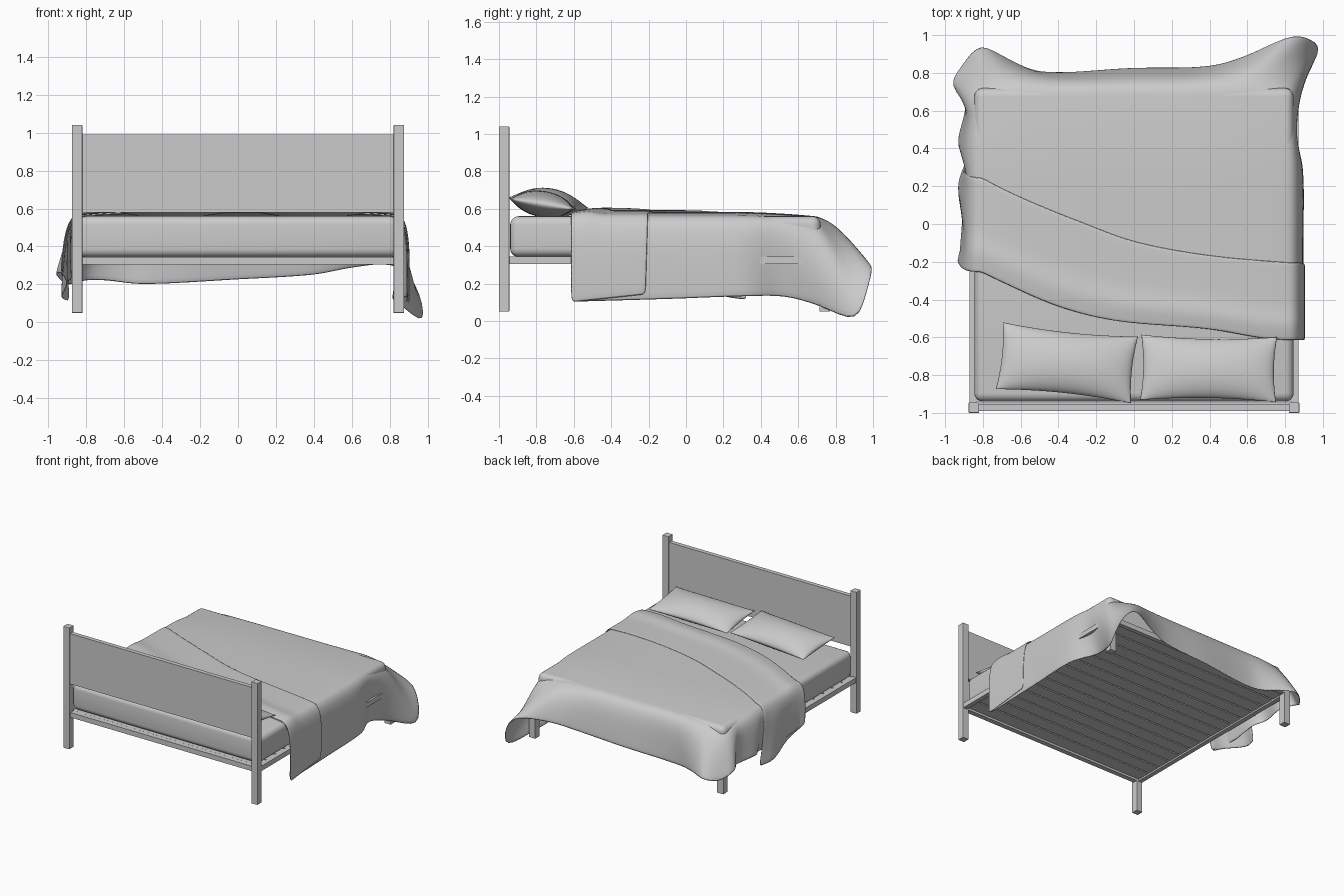
import bpy, bmesh, math
from mathutils import Vector, Matrix

if "Cube" in bpy.data.objects:
    bpy.data.objects.remove(bpy.data.objects["Cube"])


def finish(name, bm, bevel=0.0, segs=2, thick=0.0, smooth=False):
    bmesh.ops.recalc_face_normals(bm, faces=bm.faces)
    me = bpy.data.meshes.new(name)
    bm.to_mesh(me)
    bm.free()
    ob = bpy.data.objects.new(name, me)
    bpy.context.collection.objects.link(ob)
    if bevel:
        m = ob.modifiers.new("bevel", 'BEVEL')
        m.width, m.segments = bevel, segs
    if thick:
        m = ob.modifiers.new("solid", 'SOLIDIFY')
        m.thickness, m.offset = thick, 0
        m = ob.modifiers.new("sub", 'SUBSURF')
        m.levels = m.render_levels = 1
    if smooth:
        for p in me.polygons:
            p.use_smooth = True
    return ob


def box(name, x, y, z, **kw):
    bm = bmesh.new()
    bmesh.ops.create_cube(bm, size=1)
    for v in bm.verts:
        v.co = [(r[0] + r[1]) / 2 + c * (r[1] - r[0]) for r, c in zip((x, y, z), v.co)]
    return finish(name, bm, **kw)


def interp(keys, t):
    """Smooth Hermite curve through rows of (parameter, values...)."""
    n = len(keys)
    t = min(max(t, keys[0][0]), keys[-1][0])
    i = max(k for k in range(n - 1) if keys[k][0] <= t)
    a, b = keys[i], keys[i + 1]
    p, q = keys[max(i - 1, 0)], keys[min(i + 2, n - 1)]
    h = b[0] - a[0]
    s = (t - a[0]) / h
    out = []
    for k in range(1, len(a)):
        ma = (b[k] - p[k]) / (b[0] - p[0]) * h
        mb = (q[k] - a[k]) / (q[0] - a[0]) * h
        out.append((2*s**3 - 3*s**2 + 1)*a[k] + (s**3 - 2*s*s + s)*ma
                   + (3*s*s - 2*s**3)*b[k] + (s**3 - s*s)*mb)
    return out


# Bed frame: posts, legs, rails, headboard, slats
for s, side in ((1, "right"), (-1, "left")):
    px = sorted((s * 0.82, s * 0.875))
    box("head_post_" + side, px, (-1.0, -0.945), (0.05, 1.04), bevel=0.003)
    box("foot_leg_" + side, px, (0.715, 0.77), (0.05, 0.305))
    box("side_rail_" + side, sorted((s * 0.835, s * 0.872)), (-0.945, 0.77), (0.305, 0.345))
box("headboard", (-0.82, 0.82), (-0.99, -0.955), (0.58, 0.99))
box("head_rail", (-0.82, 0.82), (-0.985, -0.945), (0.305, 0.345))
box("foot_rail", (-0.835, 0.835), (0.735, 0.77), (0.305, 0.345))
N = 14
pitch = (0.735 + 0.945) / N
for i in range(N):
    y = -0.945 + i * pitch
    box(f"slat_{i+1}", (-0.835, 0.835), (y + 0.006, y + pitch - 0.006), (0.318, 0.342))

# Mattress
box("mattress", (-0.845, 0.845), (-0.94, 0.72), (0.343, 0.56), bevel=0.045, segs=5, smooth=True)

# Cloth shapes: head edge, lower edge of the folded band, hems
HEAD = [(-.9, -.2), (-.7, -.3), (-.4, -.43), (-.1, -.505), (.4, -.55), (.7, -.6), (.9, -.61)]
LOWER = [(-.9, .3), (-.7, .19), (-.5, .1), (-.3, .02), (0, -.09), (.4, -.165), (.9, -.21)]
HEM = [(0, .89, -.61, .10), (.35, .89, -.1, .115), (.68, .885, .33, .13), (.84, .81, .55, .125),
       (.93, .88, .74, .07), (1, .98, .91, .003), (1.06, .95, .97, .17), (1.12, .84, 1.0, .30),
       (1.2, .62, .90, .29), (1.32, .4, .835, .25), (1.5, 0, .825, .225), (1.75, -.5, .805, .20),
       (1.87, -.7, .89, .22), (1.94, -.82, .945, .22), (2, -.91, .84, .19),
       (2.05, -.975, .74, .27), (2.12, -.89, .66, .24), (2.35, -.93, .43, .25),
       (2.5, -.88, .33, .23), (2.7, -.90, .1, .22), (3, -.925, -.2, .27)]
ANGLE = [(0, 0), (.86, 0), (1, 45), (1.14, 90), (1.86, 90), (2, 135), (2.14, 180), (3, 180)]
EX, EY = 0.80, 0.675


def top(x, y):
    return .58 - .018 * (abs(x) / EX) ** 4 - .022 * max(0, (y - .2) / .47) ** 2


def drop(p, hem, ang, n=12):
    """Curve that leaves the top level and hangs down to the hem."""
    d = Vector((math.cos(ang), math.sin(ang), 0))
    c1 = p + d * 0.1
    c2 = c1 + (hem - c1) * 0.35
    return [p*(1-t)**3 + c1*3*t*(1-t)**2 + c2*3*t*t*(1-t) + hem*t**3
            for t in (k / n for k in range(1, n + 1))]


# Blanket: top grid with a skirt on three sides
bm = bmesh.new()
NU, NV = 30, 26
grid = []
for i in range(NU + 1):
    x = -EX + 2 * EX * i / NU
    y0 = interp(HEAD, x)[0]
    col = []
    for j in range(NV + 1):
        y = y0 + (EY - y0) * j / NV
        cx = max(0, abs(x) / EX - .75) * 4 * max(0, j / NV - .75) * 4
        col.append(bm.verts.new((x * (1 - .03 * cx), y - .025 * cx, top(x, y))))
    grid.append(col)
for i in range(NU):
    for j in range(NV):
        bm.faces.new((grid[i][j], grid[i+1][j], grid[i+1][j+1], grid[i][j+1]))
rim = [(grid[NU][j], j / NV) for j in range(NV + 1)]
rim += [(grid[NU - i][NV], 1 + i / NU) for i in range(1, NU + 1)]
rim += [(grid[0][NV - j], 2 + j / NV) for j in range(1, NV + 1)]
prev = None
for v, t in rim:
    pts = drop(v.co.copy(), Vector(interp(HEM, t)), math.radians(interp(ANGLE, t)[0]))
    row = [v] + [bm.verts.new(p) for p in pts]
    if prev:
        for k in range(len(row) - 1):
            bm.faces.new((prev[k], prev[k+1], row[k+1], row[k]))
    prev = row
finish("blanket", bm, thick=0.008, smooth=True)

# Folded-back band lying over the head end of the blanket
HEM_R = [(0, .90, -.615, .097), (1, .90, -.215, .14)]
HEM_L = [(0, -.935, -.2, .27), (.3, -.90, -.03, .2), (.7, -.93, .2, .13), (1, -.89, .33, .11)]
bm = bmesh.new()
prev = None
NB = 14
for j in range(NB + 1):
    v = j / NB
    line = []
    for i in range(NU + 1):
        x = (-EX + 2 * EX * i / NU) * 1.008
        a, b = interp(HEAD, x)[0] - .008, interp(LOWER, x)[0]
        y = a + (b - a) * v
        roll = .014 * math.exp(-((v - .2) / .15) ** 2)
        line.append(Vector((x, y, top(x, y) + .009 + roll)))
    left = drop(line[0], Vector(interp(HEM_L, v)), math.pi)
    right = drop(line[-1], Vector(interp(HEM_R, v)), 0)
    row = [bm.verts.new(p) for p in left[::-1] + line + right]
    if prev:
        for k in range(len(row) - 1):
            bm.faces.new((prev[k], prev[k+1], row[k+1], row[k]))
    prev = row
finish("blanket_fold", bm, thick=0.007, smooth=True)


# Pillows: two puffed sheets meeting at a seam
def pillow(name, loc, w, d, h, rot, tilt):
    bm = bmesh.new()
    n = 24
    for s in (1, -1):
        vs = {}
        for i in range(n + 1):
            for j in range(n + 1):
                u, v = -math.cos(math.pi * i / n), -math.cos(math.pi * j / n)
                puff = (max(0, 1 - u*u) ** .5) * (max(0, 1 - v*v) ** .6)
                x = u * w / 2 * (1 - .04 * (1 - v*v))
                y = v * d / 2 * (1 - .10 * (1 - u*u))
                vs[i, j] = bm.verts.new((x, y, s * h * puff))
        for i in range(n):
            for j in range(n):
                bm.faces.new((vs[i, j], vs[i+1, j], vs[i+1, j+1], vs[i, j+1]))
    bmesh.ops.remove_doubles(bm, verts=bm.verts, dist=1e-5)
    ob = finish(name, bm, smooth=True)
    ob.matrix_world = (Matrix.Translation(loc) @ Matrix.Rotation(math.radians(rot), 4, 'Z')
                       @ Matrix.Rotation(math.radians(tilt), 4, 'X'))


pillow("pillow_left", (-.355, -.735, .632), .72, .36, .078, -6, -9)
pillow("pillow_right", (.395, -.765, .625), .72, .35, .07, -1, -9)
